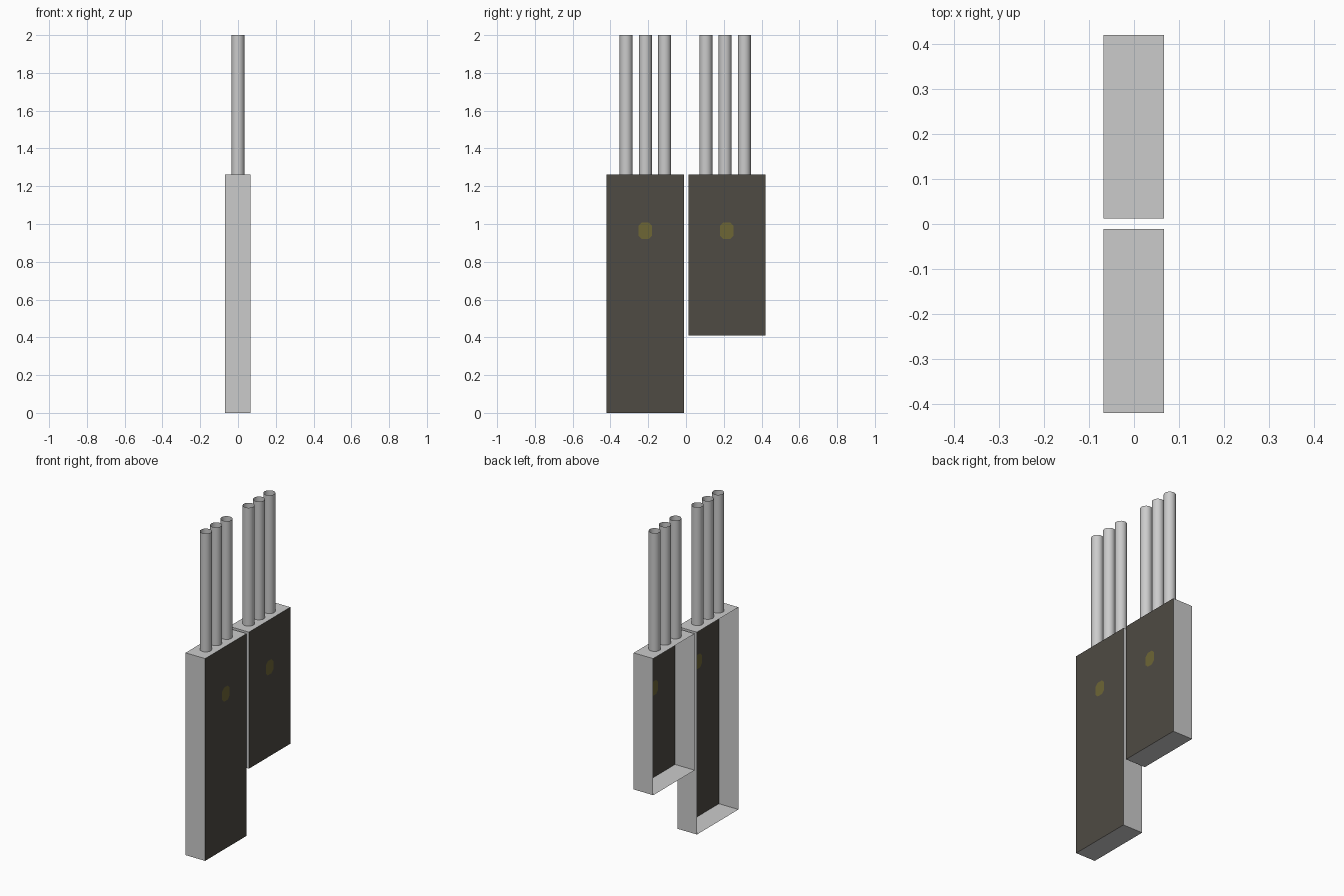
import bpy, bmesh, math

if "Cube" in bpy.data.objects:
    bpy.data.objects.remove(bpy.data.objects["Cube"])


def material(name, rgb):
    m = bpy.data.materials.new(name)
    m.diffuse_color = (*rgb, 1)
    m.use_nodes = True
    m.node_tree.nodes["Principled BSDF"].inputs["Base Color"].default_value = m.diffuse_color
    return m


GREY = material("light grey", (0.60, 0.60, 0.60))
DARK = material("dark brown grey", (0.077, 0.069, 0.057))
OLIVE = material("olive yellow", (0.155, 0.132, 0.036))

XB, XF = -0.068, 0.067      # open back, front plate
TOP = 1.262                 # top of both cases


def make_object(name, bm, mats):
    me = bpy.data.meshes.new(name)
    bm.to_mesh(me)
    bm.free()
    for m in mats:
        me.materials.append(m)
    ob = bpy.data.objects.new(name, me)
    bpy.context.collection.objects.link(ob)
    return ob


def case(name, y0, y1, z0):
    # Four thin walls, open at the back
    ring = [(y0, z0), (y1, z0), (y1, TOP), (y0, TOP)]
    bm = bmesh.new()
    back = [bm.verts.new((XB, y, z)) for y, z in ring]
    front = [bm.verts.new((XF, y, z)) for y, z in ring]
    for i in range(4):
        j = (i + 1) % 4
        bm.faces.new((back[i], back[j], front[j], front[i]))
    make_object(name + "_walls", bm, [GREY])


def plate(name, y0, y1, z0):
    # Dark plate with an inset eight-sided spot
    bm = bmesh.new()
    cy, cz = (y0 + y1) / 2, 0.965
    w, h, c = 0.036, 0.044, 0.018
    corners = [bm.verts.new((XF, y, z)) for y, z in
               [(y1, TOP), (y0, TOP), (y0, z0), (y1, z0)]]
    spot = []
    for i, (sy, sz) in enumerate([(1, 1), (-1, 1), (-1, -1), (1, -1)]):
        pair = [(sy * w, sz * (h - c)), (sy * (w - c), sz * h)]
        if i % 2:
            pair.reverse()
        spot += [bm.verts.new((XF, cy + a, cz + b)) for a, b in pair]
    for i in range(4):
        j = (i + 1) % 4
        bm.faces.new((corners[i], spot[2 * i + 1], spot[2 * i]))
        bm.faces.new((corners[i], corners[j], spot[2 * j], spot[2 * i + 1]))
    bm.faces.new(spot).material_index = 1
    for f in bm.faces:
        f.normal_update()
        if f.normal.x < 0:
            f.normal_flip()
    make_object(name + "_plate", bm, [DARK, OLIVE])


def tube(name, y, r=0.034, z0=1.235, z1=2.0, n=20):
    # Open-ended thin pipe, poking slightly through the case top
    bm = bmesh.new()
    low, high = [], []
    for k in range(n):
        a = 2 * math.pi * k / n
        p = (r * math.cos(a), y + r * math.sin(a))
        low.append(bm.verts.new((*p, z0)))
        high.append(bm.verts.new((*p, z1)))
    for k in range(n):
        j = (k + 1) % n
        bm.faces.new((low[k], low[j], high[j], high[k])).smooth = True
    make_object(name, bm, [GREY])


for name, y0, y1, z0, mid in [("tall_case", -0.42, -0.011, 0.0, -0.215),
                              ("short_case", 0.012, 0.42, 0.41, 0.207)]:
    case(name, y0, y1, z0)
    plate(name, y0, y1, z0)
    for i in range(3):
        tube(f"{name}_pipe_{i + 1}", mid + (i - 1) * 0.102)
